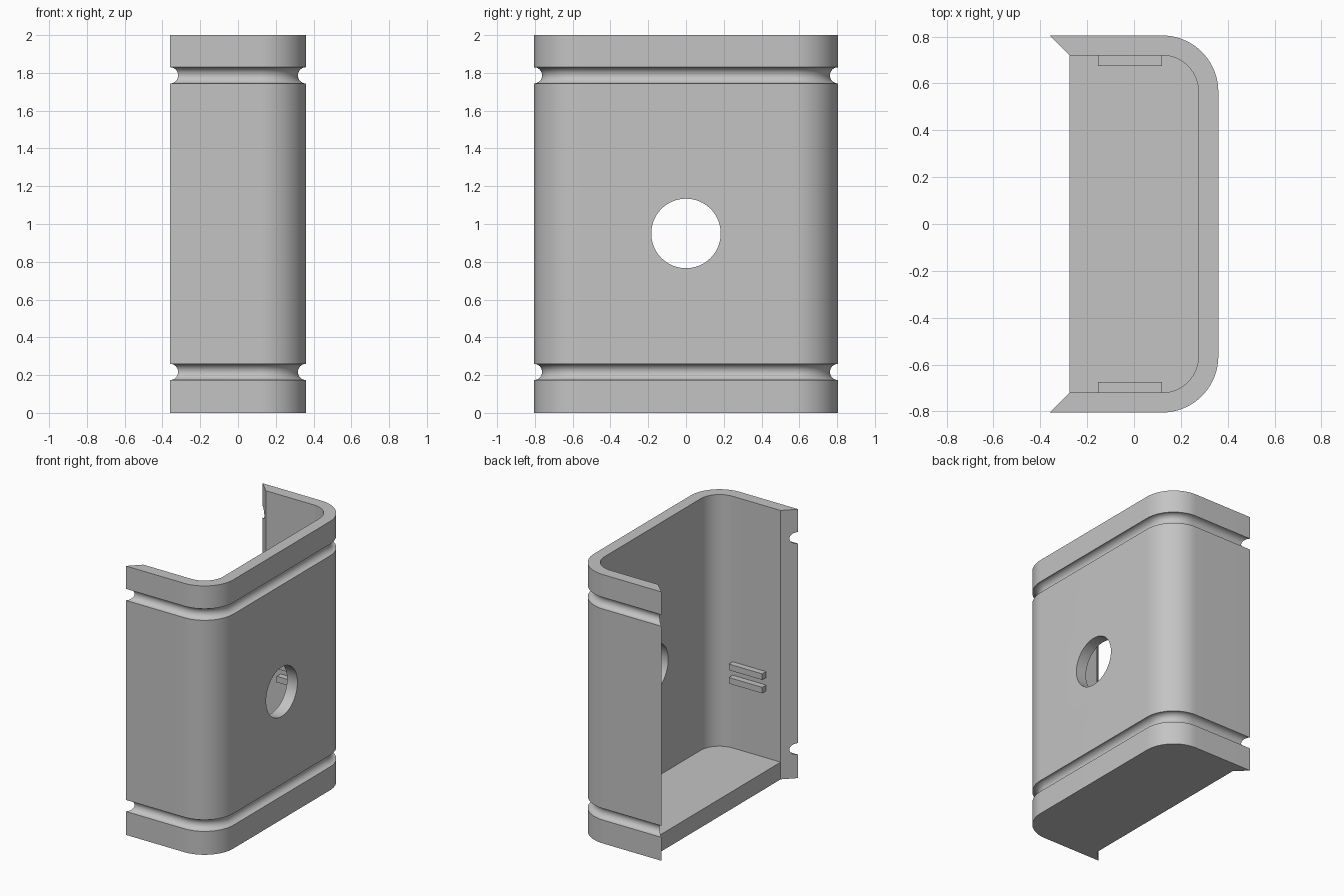
import bpy
import bmesh
from math import pi, sin, cos, radians

cube = bpy.data.objects.get("Cube")
if cube:
    bpy.data.objects.remove(cube, do_unlink=True)

HALF_X, HALF_Y, HEIGHT = 0.36, 0.805, 2.0
WALL = 0.085           # wall thickness
CORNER = 0.24          # outer corner radius
FLOOR = 0.128          # floor thickness
GROOVE = 0.043         # groove radius
GROOVE_HEIGHTS = (0.217, 1.787)

grey = bpy.data.materials.new("plain grey")
grey.use_nodes = True
grey.diffuse_color = (0.55, 0.55, 0.55, 1)
grey.node_tree.nodes["Principled BSDF"].inputs["Base Color"].default_value = grey.diffuse_color


def finish(name, bm):
    bmesh.ops.recalc_face_normals(bm, faces=bm.faces)
    mesh = bpy.data.meshes.new(name)
    bm.to_mesh(mesh)
    bm.free()
    mesh.materials.append(grey)
    obj = bpy.data.objects.new(name, mesh)
    bpy.context.collection.objects.link(obj)
    return obj


def channel_path(inset, steps=24):
    """C-shaped plan outline, moved inwards by inset, with mitred ends."""
    r = CORNER - inset
    cx, cy = HALF_X - CORNER, HALF_Y - CORNER
    half = [(cx + r * sin(a), cy + r * cos(a))
            for a in (pi / 2 * i / steps for i in range(steps + 1))]
    half.insert(0, (inset - HALF_X, HALF_Y - inset))
    return half + [(x, -y) for x, y in reversed(half)]


def boolean(target, tool, operation):
    mod = target.modifiers.new("join", "BOOLEAN")
    mod.operation, mod.object, mod.solver = operation, tool, "EXACT"
    tool.hide_render = True
    bpy.ops.object.select_all(action="DESELECT")
    bpy.context.view_layer.objects.active = target
    target.select_set(True)
    bpy.ops.object.modifier_apply(modifier=mod.name)
    bpy.data.objects.remove(tool, do_unlink=True)


# Wall section: (inset, z) with half-round grooves on the outer side
section = [(0, 0)]
for zc in GROOVE_HEIGHTS:
    section += [(GROOVE * sin(a), zc - GROOVE * cos(a))
                for a in (pi * i / 16 for i in range(17))]
section += [(0, HEIGHT), (WALL, HEIGHT), (WALL, 0)]

# Sweep the section along the outline
bm = bmesh.new()
rows = [[bm.verts.new((x, y, z)) for x, y in channel_path(max(inset, 0))]
        for inset, z in section]
for a, b in zip(rows, rows[1:] + rows[:1]):
    for i in range(len(a) - 1):
        bm.faces.new((a[i], a[i + 1], b[i + 1], b[i]))
for end in (0, -1):
    bm.faces.new([row[end] for row in rows])
housing = finish("housing", bm)

# Floor, overlapping into the wall
outline = [(max(x, WALL - HALF_X), y) for x, y in channel_path(WALL * 0.6)]
bm = bmesh.new()
base = bm.faces.new([bm.verts.new((x, y, 0)) for x, y in outline])
top = bmesh.ops.extrude_face_region(bm, geom=[base])["geom"]
bmesh.ops.translate(bm, vec=(0, 0, FLOOR),
                    verts=[v for v in top if isinstance(v, bmesh.types.BMVert)])
boolean(housing, finish("floor", bm), "UNION")

# Round hole through the broad wall
bpy.ops.mesh.primitive_cylinder_add(vertices=64, radius=0.184, depth=0.3,
                                    location=(HALF_X, 0, 0.95),
                                    rotation=(0, pi / 2, 0))
boolean(housing, bpy.context.object, "DIFFERENCE")

bpy.ops.object.select_all(action="DESELECT")
housing.select_set(True)
bpy.context.view_layer.objects.active = housing
bpy.ops.object.shade_smooth_by_angle(angle=radians(30))

# Pairs of small ribs on both inner side walls
for side, label in ((1, "back"), (-1, "front")):
    for z, level in ((0.647, "lower"), (0.747, "upper")):
        bm = bmesh.new()
        bmesh.ops.create_cube(bm, size=1)
        bmesh.ops.scale(bm, vec=(0.275, 0.055, 0.045), verts=bm.verts)
        bmesh.ops.translate(bm, vec=(-0.017, side * 0.7025, z), verts=bm.verts)
        finish(f"{label}_{level}_rib", bm)
